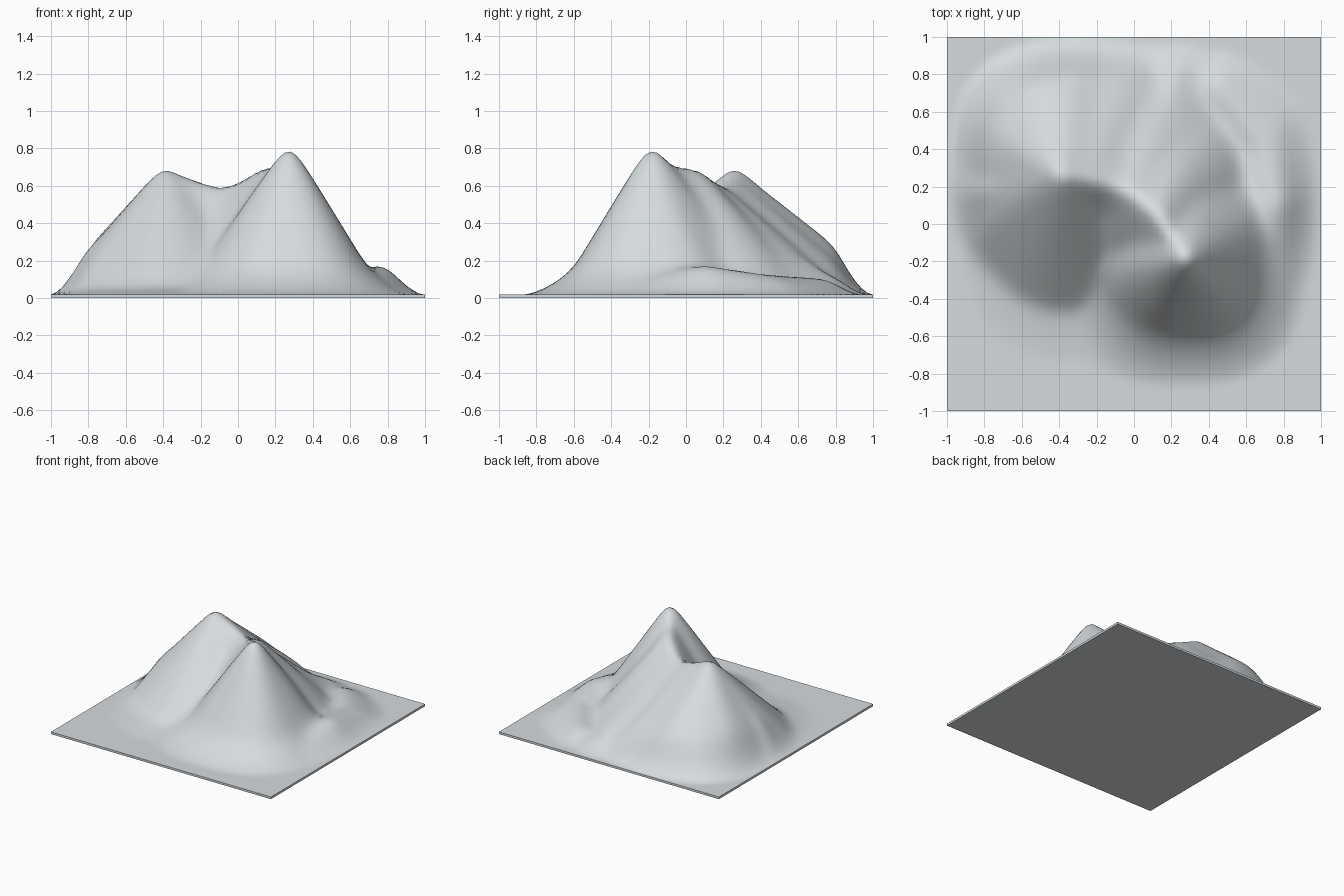
import bpy, bmesh, math
from mathutils import Vector

if "Cube" in bpy.data.objects:
    bpy.data.objects.remove(bpy.data.objects["Cube"])

N = 64            # grid cells per side
BASE = 0.018      # plate thickness

# Peaks: centre, height, skirt strength, foot radius every 45 degrees from +x
PEAKS = [
    (Vector((-0.39, 0.26)), 0.71, 0.35, (0.66, 0.72, 0.76, 0.76, 0.62, 0.67, 0.77, 0.75)),
    (Vector((0.275, -0.185)), 0.835, 0.80, (0.51, 0.56, 0.66, 0.62, 0.58, 0.55, 0.505, 0.54)),
]
# Crest lines: points (x, y, height, side slope), easing of the slope toward the rear
CRESTS = [
    ([(0.26, -0.16, 0.79, 1.75), (0.20, -0.08, 0.73, 1.6), (0.13, 0.04, 0.71, 1.4),
      (0.0, 0.15, 0.625, 1.15), (-0.1, 0.20, 0.595, 1.1), (-0.25, 0.24, 0.645, 1.1),
      (-0.39, 0.26, 0.69, 1.1)], 0.28),
    ([(-0.39, 0.26, 0.69, 1.15), (-0.70, 0.19, 0.34, 1.0), (-0.84, 0.17, 0.25, 0.8)], 0.1),  # left shoulder
    ([(0.66, -0.35, 0.10, 0.4), (0.75, 0.10, 0.17, 0.4), (0.70, 0.42, 0.12, 0.35),
      (0.45, 0.72, 0.10, 0.4)], 0.0),                                                        # right shoulder
    ([(0.13, 0.06, 0.68, 1.4), (0.16, 0.40, 0.34, 0.85), (0.20, 0.78, 0.11, 0.4)], 0.0),     # rear spur
    ([(-0.42, 0.45, 0.50, 1.1), (-0.46, 0.62, 0.36, 0.85), (-0.48, 0.80, 0.21, 0.5)], 0.0),  # rear left spur
]


def peak_height(p, centre, top, skirt, radii):
    d = p - centre
    a = (math.atan2(d.y, d.x) / (math.pi / 4)) % 8
    i = int(a) % 8
    f = a - int(a)
    f = f * f * (3 - 2 * f)
    t = d.length / (radii[i] * (1 - f) + radii[(i + 1) % 8] * f)
    flare = skirt * max(0, 1 - t / 1.45) ** 2      # gentle skirt beyond the foot
    return max(top * (1 - t), min(0.16, flare))


def crest_height(p, pts, ease):
    best = 0
    for a, b in zip(pts, pts[1:]):
        a2, b2 = Vector(a[:2]), Vector(b[:2])
        ab = b2 - a2
        t = min(1, max(0, (p - a2).dot(ab) / ab.length_squared))
        d = p - a2 - ab * t
        slope = a[3] + (b[3] - a[3]) * t
        drop = slope * (d.length - ease * max(0, d.y))
        best = max(best, a[2] + (b[2] - a[2]) * t - drop)
    return best


def height(x, y):
    p = Vector((x, y))
    h = max([peak_height(p, *k) for k in PEAKS] + [crest_height(p, *c) for c in CRESTS])
    r = (x ** 4 + y ** 4) ** 0.25
    edge = min(1, max(0, (0.98 - r) / 0.17))       # sink to the plate edge
    return h * edge


# Height field, softened by averaging neighbours
H = [[height(-1 + 2 * i / N, -1 + 2 * j / N) for j in range(N + 1)] for i in range(N + 1)]
for _ in range(5):
    S = [row[:] for row in H]
    for i in range(1, N):
        for j in range(1, N):
            H[i][j] = (4 * S[i][j] + S[i - 1][j] + S[i + 1][j] + S[i][j - 1] + S[i][j + 1]) / 8

# Terrain surface with plate sides and underside
bm = bmesh.new()
V = [[bm.verts.new((-1 + 2 * i / N, -1 + 2 * j / N, BASE + max(0, H[i][j] - 0.005)))
      for j in range(N + 1)] for i in range(N + 1)]
for i in range(N):
    for j in range(N):
        bm.faces.new((V[i][j], V[i + 1][j], V[i + 1][j + 1], V[i][j + 1])).smooth = True
rim = [e for e in bm.edges if e.is_boundary]
ext = bmesh.ops.extrude_edge_only(bm, edges=rim)["geom"]
for v in (g for g in ext if isinstance(g, bmesh.types.BMVert)):
    v.co.z = 0
bmesh.ops.holes_fill(bm, edges=[e for e in bm.edges if e.is_boundary], sides=0)
bmesh.ops.recalc_face_normals(bm, faces=bm.faces[:])

mesh = bpy.data.meshes.new("mountain_terrain")
bm.to_mesh(mesh)
bm.free()
terrain = bpy.data.objects.new("mountain_terrain", mesh)
bpy.context.collection.objects.link(terrain)

stone = bpy.data.materials.new("pale_grey_stone")
stone.diffuse_color = (0.67, 0.71, 0.73, 1)
stone.use_nodes = True
stone.node_tree.nodes["Principled BSDF"].inputs["Base Color"].default_value = stone.diffuse_color
mesh.materials.append(stone)

bpy.context.view_layer.objects.active = terrain
terrain.select_set(True)
bpy.ops.object.shade_smooth_by_angle(angle=math.radians(60))
